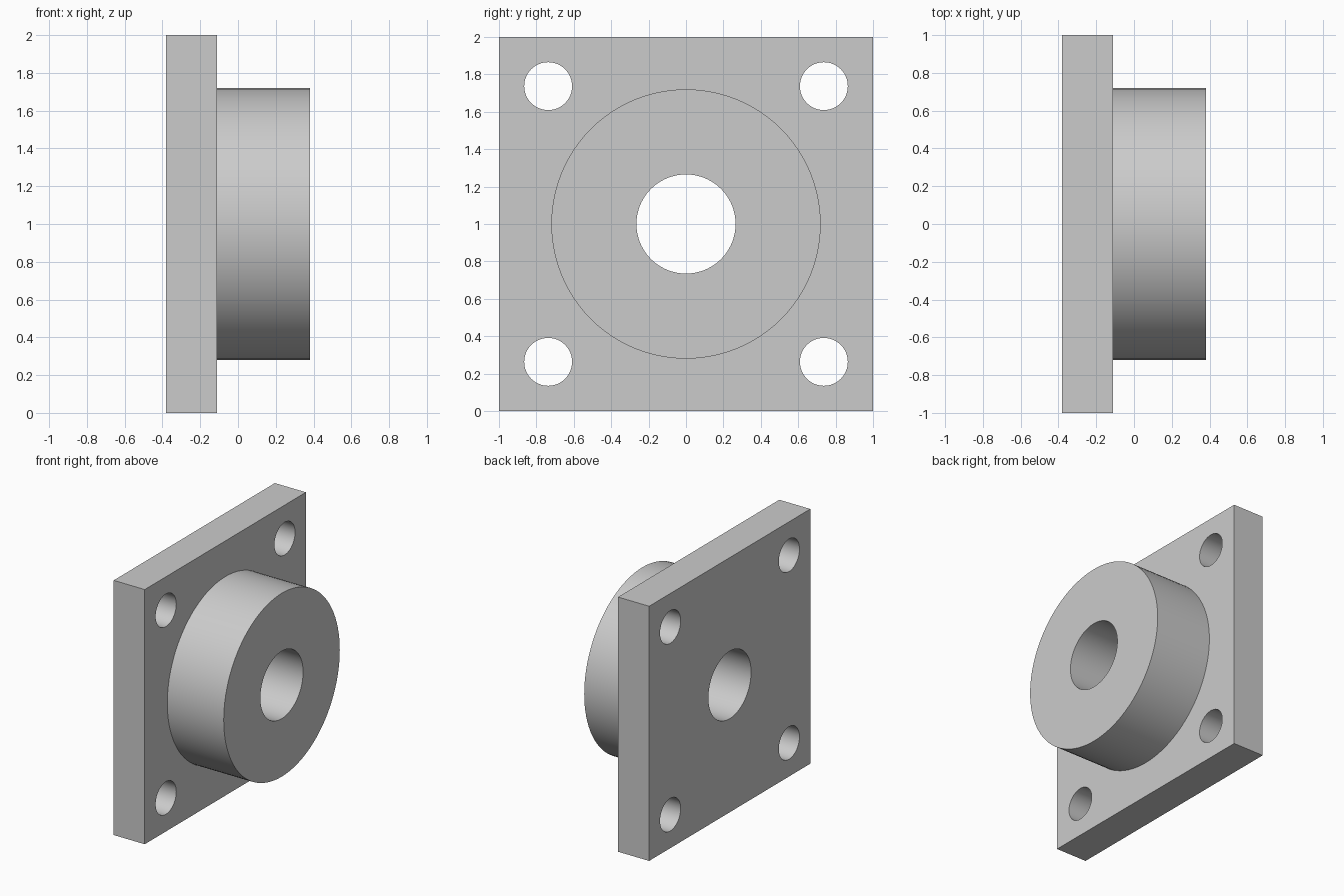
import bpy
from math import pi

cube = bpy.data.objects.get("Cube")
if cube:
    bpy.data.objects.remove(cube, do_unlink=True)

PLATE_BACK, PLATE_FRONT, BOSS_END = -0.38, -0.11, 0.38
BOSS_RADIUS, BORE_RADIUS = 0.72, 0.265
BOLT_RADIUS, BOLT_OFFSET = 0.128, 0.737
CENTRE_Z = 1.0

grey = bpy.data.materials.new("plain grey")
grey.use_nodes = True
colour = (0.6, 0.6, 0.6, 1)
grey.diffuse_color = colour
grey.node_tree.nodes["Principled BSDF"].inputs["Base Color"].default_value = colour


def x_cylinder(name, radius, x0, x1, y=0, z=CENTRE_Z, sides=96):
    """Cylinder lying along the x axis."""
    bpy.ops.mesh.primitive_cylinder_add(
        vertices=sides, radius=radius, depth=x1 - x0,
        location=((x0 + x1) / 2, y, z), rotation=(0, pi / 2, 0))
    obj = bpy.context.object
    obj.name = name
    obj.data.materials.append(grey)
    return obj


def combine(target, other, operation):
    """Apply a boolean and discard the second solid."""
    mod = target.modifiers.new(operation.lower(), "BOOLEAN")
    mod.operation = operation
    mod.solver = "EXACT"
    mod.object = other
    other.hide_render = True
    bpy.context.view_layer.objects.active = target
    bpy.ops.object.modifier_apply(modifier=mod.name)
    bpy.data.objects.remove(other, do_unlink=True)


# Square mounting plate
bpy.ops.mesh.primitive_cube_add(
    size=1, location=((PLATE_BACK + PLATE_FRONT) / 2, 0, CENTRE_Z))
flange = bpy.context.object
flange.name = "flange_with_boss"
flange.scale = (PLATE_FRONT - PLATE_BACK, 2, 2)
bpy.ops.object.transform_apply(location=True, rotation=True, scale=True)
flange.data.materials.append(grey)

# Round boss, sunk into the plate and fused with it
boss = x_cylinder("boss", BOSS_RADIUS, PLATE_FRONT - 0.1, BOSS_END)
combine(flange, boss, "UNION")

# Central bore
combine(flange, x_cylinder("bore_cutter", BORE_RADIUS, -1, 1), "DIFFERENCE")

# Four corner bolt holes
for sy in (-1, 1):
    for sz in (-1, 1):
        cutter = x_cylinder("bolt_cutter", BOLT_RADIUS, -1, 1,
                            sy * BOLT_OFFSET, CENTRE_Z + sz * BOLT_OFFSET, 64)
        combine(flange, cutter, "DIFFERENCE")

# Smooth the round walls, keep the rims sharp
bpy.ops.object.select_all(action="DESELECT")
flange.select_set(True)
bpy.context.view_layer.objects.active = flange
bpy.ops.object.shade_smooth_by_angle(angle=pi / 6)
